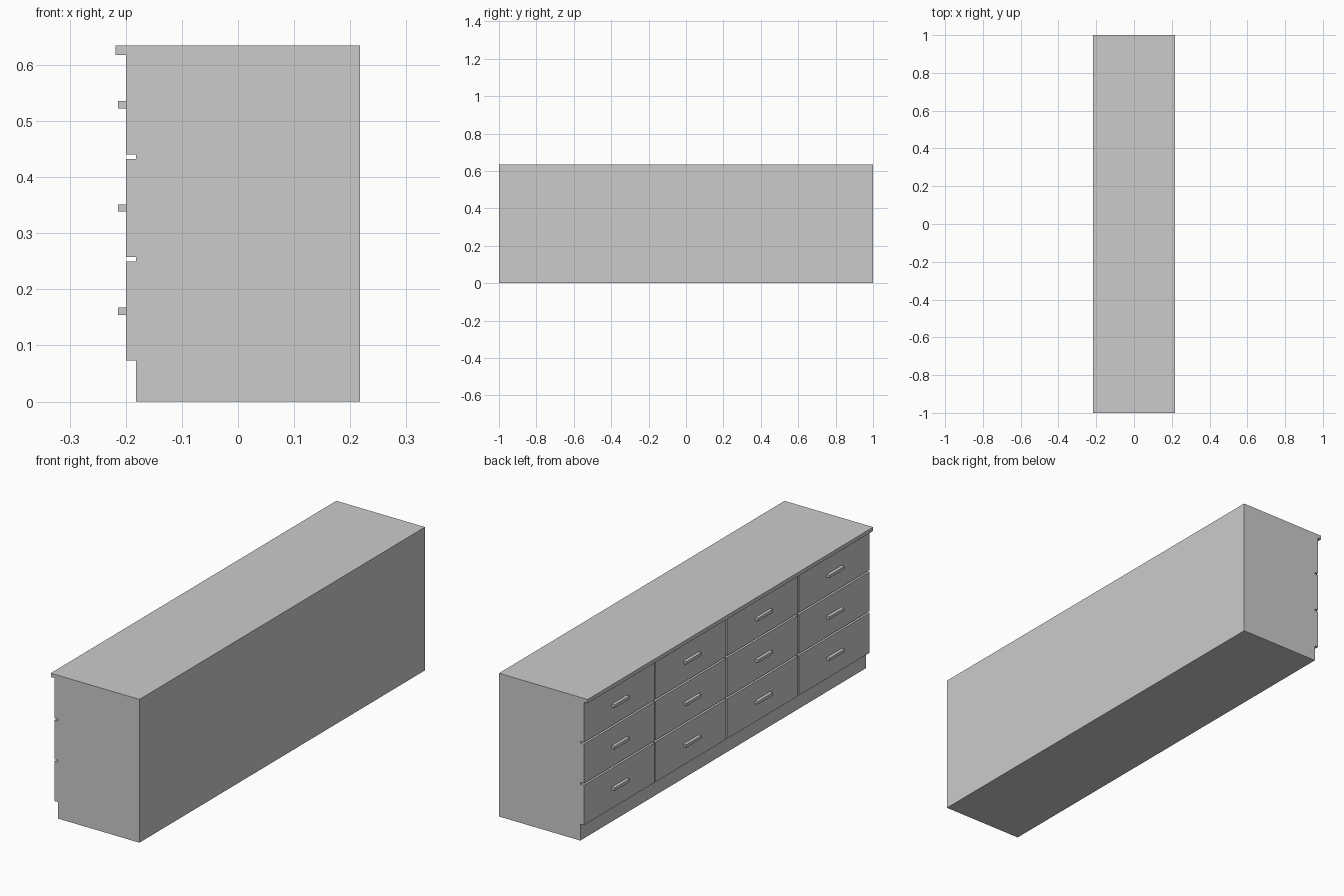
import bpy

if "Cube" in bpy.data.objects:
    bpy.data.objects.remove(bpy.data.objects["Cube"])

BACK, BODY_FRONT, DRAWER_FRONT = 0.217, -0.182, -0.200
TOP_Z, SLAB_Z = 0.635, 0.618
GAP = 0.008


def box(name, x, y, z):
    """Axis-aligned box from (min, max) pairs."""
    bpy.ops.mesh.primitive_cube_add(
        size=1, location=[(a + b) / 2 for a, b in (x, y, z)])
    ob = bpy.context.object
    ob.name = name
    ob.scale = [b - a for a, b in (x, y, z)]
    bpy.ops.object.transform_apply(location=False, rotation=False, scale=True)
    return ob


# Cabinet body and overhanging top
box("cabinet_body", (BODY_FRONT, BACK), (-1, 1), (0, SLAB_Z))
box("top_board", (-0.218, BACK), (-1, 1), (SLAB_Z, TOP_Z))

# Drawer rows: panel bottom, panel top, handle centre height
rows = [(0.073, 0.250, 0.161), (0.258, 0.432, 0.345), (0.440, SLAB_Z, 0.529)]
col_width = (2 - 3 * GAP) / 4

# Four columns of drawers, each front with a bar handle
for c in range(4):
    y0 = -1 + c * (col_width + GAP)
    y1 = y0 + col_width
    mid = (y0 + y1) / 2
    for r, (z0, z1, hz) in enumerate(rows):
        tag = f"{c + 1}_{r + 1}"
        box("drawer_front_" + tag, (DRAWER_FRONT, BODY_FRONT), (y0, y1), (z0, z1))
        box("handle_" + tag, (-0.214, DRAWER_FRONT),
            (mid - 0.053, mid + 0.053), (hz - 0.0065, hz + 0.0065))
